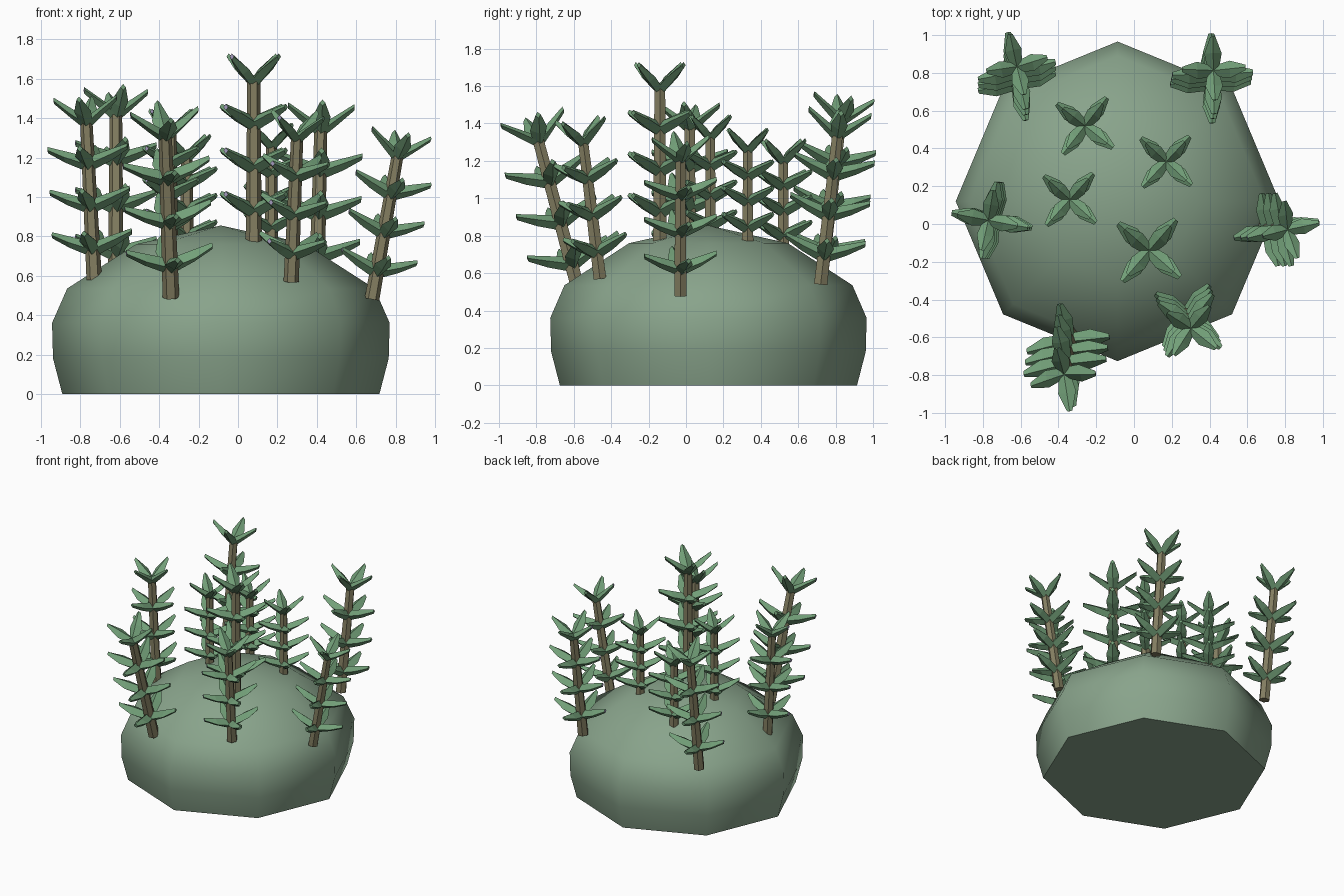
import bpy, bmesh, math
from mathutils import Vector, Matrix

if "Cube" in bpy.data.objects:
    bpy.data.objects.remove(bpy.data.objects["Cube"])


def material(name, col):
    m = bpy.data.materials.new(name)
    m.diffuse_color = (*col, 1)
    m.use_nodes = True
    m.node_tree.nodes["Principled BSDF"].inputs["Base Color"].default_value = m.diffuse_color
    return m


ROCK = material("moss_green", (0.25, 0.37, 0.26))
STEM = material("stem_brown", (0.23, 0.21, 0.12))
LEAF = material("leaf_green", (0.17, 0.35, 0.19))
TIP = material("tip_lilac", (0.45, 0.40, 0.62))


def loft(bm, rings, mat=0, cap_mat=None):
    """Skin a list of equal-length rings and cap both ends."""
    rs = [[bm.verts.new(p) for p in r] for r in rings]
    n = len(rs[0])
    faces = []
    for a, b in zip(rs, rs[1:]):
        for i in range(n):
            j = (i + 1) % n
            faces.append(bm.faces.new((a[i], a[j], b[j], b[i])))
    faces.append(bm.faces.new(rs[0][::-1]))
    end = bm.faces.new(rs[-1])
    for f in faces:
        f.material_index = mat
    end.material_index = mat if cap_mat is None else cap_mat
    return rs


def finish(bm, name, mats):
    bmesh.ops.recalc_face_normals(bm, faces=bm.faces)
    me = bpy.data.meshes.new(name)
    bm.to_mesh(me)
    bm.free()
    for m in mats:
        me.materials.append(m)
    ob = bpy.data.objects.new(name, me)
    bpy.context.collection.objects.link(ob)
    return ob


# mound: eight-sided dome with a flat bottom
bm = bmesh.new()
profile = [(0.805, 0), (0.852, 0.18), (0.857, 0.36), (0.78, 0.535), (0.43, 0.76)]
rings = [[(-0.087 + r * math.cos(i * math.pi / 4),
           0.12 + 0.987 * r * math.sin(i * math.pi / 4), z) for i in range(8)]
         for r, z in profile]
rs = loft(bm, rings)
top_face = next(f for f in bm.faces if set(f.verts) == set(rs[-1]))
apex = bmesh.ops.poke(bm, faces=[top_face])["verts"][0]
apex.co.z = 0.855
mound = finish(bm, "mound", [ROCK])
bpy.context.view_layer.objects.active = mound
mound.select_set(True)
bpy.ops.object.shade_smooth_by_angle(angle=math.radians(44.5))


def leaf(bm, mtx, size, crown, tip):
    """Diamond-section leaf pointing along +x and rising."""
    if crown:
        secs = [(0.0, -0.01, 0.028, 0.035), (0.085, 0.055, 0.045, 0.026),
                (0.165, 0.118, 0.014, 0.016)]
    else:
        secs = [(0.0, 0.0, 0.030, 0.040), (0.12, 0.045, 0.045, 0.030),
                (0.21, 0.085, 0.015, 0.016)]
    rings = [[mtx @ (Vector(p) * size) for p in
              ((x, -w, z), (x, 0, z - h), (x, w, z), (x, 0, z + h))]
             for x, z, w, h in secs]
    loft(bm, rings, 1, 2 if tip else 1)


def plant(name, base, top, rot, size):
    base, top = Vector(base), Vector(top)
    axis = top - base
    lean = Vector((0, 0, 1)).rotation_difference(axis.normalized()).to_matrix().to_4x4()
    bm = bmesh.new()
    # stem
    loft(bm, [[base + axis * t + lean @ Vector((r * math.cos(i * math.pi / 3),
                                                r * math.sin(i * math.pi / 3), 0))
               for i in range(6)] for t, r in ((0, 0.040 * size), (1, 0.032 * size))])
    # four whorls of four leaves, the last one is the steeper crown
    for t in (0.19, 0.46, 0.73, 1.0):
        for k in range(4):
            m = (Matrix.Translation(base + axis * t) @ lean
                 @ Matrix.Rotation(math.radians(rot + 90 * k), 4, 'Z'))
            leaf(bm, m, size, t == 1.0, k == 2)
    finish(bm, name, [STEM, LEAF, TIP])


# plants: base point, crown point, leaf rotation, size
plants = [
    ((0.08, -0.14, 0.77), (0.08, -0.14, 1.59), 49, 1.03),
    ((0.17, 0.33, 0.74), (0.17, 0.33, 1.26), 47, 0.87),
    ((-0.26, 0.52, 0.70), (-0.26, 0.52, 1.20), 52, 0.90),
    ((-0.34, 0.13, 0.74), (-0.34, 0.13, 1.33), 48, 0.88),
    ((-0.73, 0.02, 0.58), (-0.77, 0.02, 1.38), -11, 0.98),
    ((-0.62, 0.72, 0.54), (-0.62, 0.83, 1.42), 13, 1.0),
    ((0.40, 0.72, 0.54), (0.42, 0.81, 1.34), 2, 1.02),
    ((0.68, -0.03, 0.48), (0.81, -0.03, 1.21), 13, 0.94),
    ((-0.34, -0.57, 0.49), (-0.37, -0.79, 1.31), 11, 1.06),
    ((0.27, -0.46, 0.57), (0.30, -0.55, 1.30), 54, 0.97),
]
for n, p in enumerate(plants):
    plant(f"plant_{n + 1}", *p)
